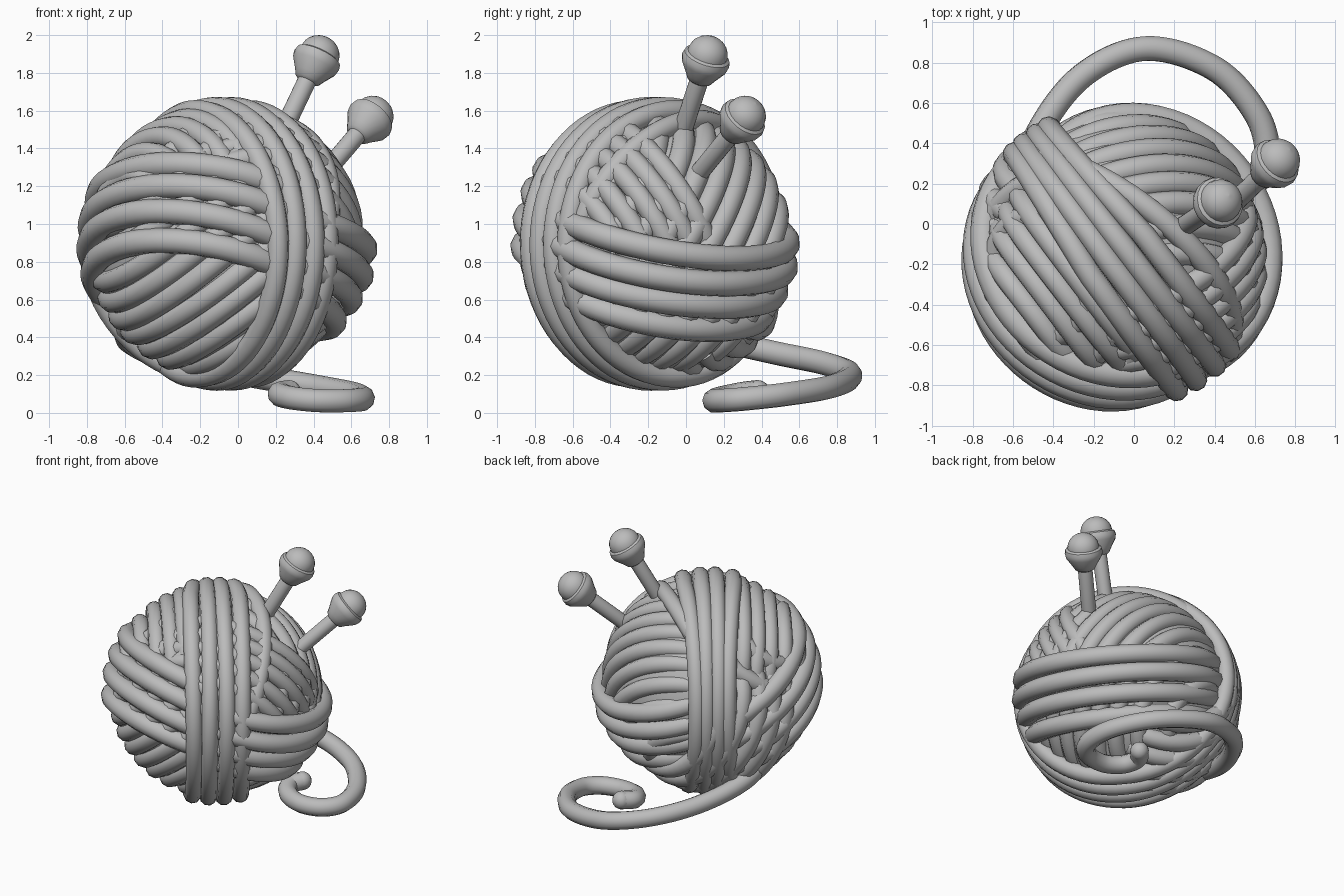
import bpy, math, random
from mathutils import Vector

if "Cube" in bpy.data.objects:
    bpy.data.objects.remove(bpy.data.objects["Cube"])

random.seed(4)
C = Vector((-0.08, -0.16, 0.895))          # centre of the ball
SIDE = Vector((0.8, 0.6, 0.0))             # axis of the main band
grey = bpy.data.materials.new("soft grey")
grey.diffuse_color = (0.5, 0.5, 0.5, 1)
grey.use_nodes = True
grey.node_tree.nodes["Principled BSDF"].inputs["Base Color"].default_value = grey.diffuse_color


def strand(normal, offset, R, mid=None, half=180, dip=0.0, pinch=0.0, shift=(0, 0, 0)):
    """Points of a circle, or arc about 'mid', wound on a sphere of radius R."""
    n = Vector(normal).normalized()
    m = Vector(mid) if mid is not None else n.orthogonal()
    e1 = (m - n * m.dot(n)).normalized()
    e2 = n.cross(e1)
    steps = max(16, int(72 * half / 180))
    closed = half >= 180
    phase = random.uniform(0, 6.28)
    pts = []
    for i in range(steps + (0 if closed else 1)):
        t = 2 * i / steps - 1
        a = math.radians(half) * t
        o = offset * (1 - pinch * max(0, math.cos(a))) + 0.005 * math.sin(2 * a + phase)
        r = math.sqrt(max(R * R - o * o, 0.001))
        p = n * o + (e1 * math.cos(a) + e2 * math.sin(a)) * r
        pts.append(C + Vector(shift) + p * (1 - dip * t ** 4))
    return pts, closed


def left_part(st):
    """Keep only the run of a closed strand on the left of the main band."""
    pts = st[0]
    keep = [(p - C).dot(SIDE) < 0.08 for p in pts]
    if all(keep):
        return [st]
    if not any(keep):
        return []
    s = next(i for i in range(len(pts)) if keep[i] and not keep[i - 1])
    run = []
    while keep[s % len(pts)]:
        run.append(pts[s % len(pts)])
        s += 1
    return [(run, False)] if len(run) > 2 else []


def yarn(name, strands, radius):
    cu = bpy.data.curves.new(name, 'CURVE')
    cu.dimensions = '3D'
    cu.bevel_depth = radius
    cu.bevel_resolution = 3
    cu.use_fill_caps = True
    for pts, closed in strands:
        s = cu.splines.new('POLY')
        s.points.add(len(pts) - 1)
        for q, p in zip(s.points, pts):
            q.co = (*p, 1)
        s.use_cyclic_u = closed
        s.use_smooth = True
    cu.materials.append(grey)
    ob = bpy.data.objects.new(name, cu)
    bpy.context.collection.objects.link(ob)
    bpy.ops.object.select_all(action='DESELECT')
    ob.select_set(True)
    bpy.context.view_layer.objects.active = ob
    bpy.ops.object.convert(target='MESH')
    return bpy.context.object


def spread(lo, hi, n):
    return [lo + (hi - lo) * i / (n - 1) for i in range(n)]


def ball(name, loc, r, seg):
    bpy.ops.mesh.primitive_uv_sphere_add(segments=seg, ring_count=seg // 2, radius=r, location=loc)
    ob = bpy.context.object
    ob.name = name
    ob.data.materials.append(grey)
    bpy.ops.object.shade_smooth()


# solid core so no gaps show through
ball("ball_core", C, 0.69, 48)

# inner layers, crossing at different angles
yarn("inner_winding_left",
     [s for o in spread(-0.6, 0.6, 12) for s in left_part(strand((-0.63, -0.17, 0.75), o, 0.668))], 0.062)
yarn("inner_winding_upper_left",
     [strand(SIDE, o, 0.695, (-0.35, -0.2, 0.75), 58, 0.07) for o in spread(-0.6, -0.22, 5)], 0.058)
yarn("inner_winding_right",
     [strand((-0.23, 0.63, -0.42), o, 0.672, SIDE, 88, 0.06) for o in spread(-0.62, 0.62, 12)], 0.063)
yarn("inner_winding_upper",
     [strand((-0.24, 0.66, 0.37), o, 0.70, (0.45, 0.1, 0.7), 62, 0.1) for o in spread(-0.36, 0.05, 5)], 0.058)

# band over the front left
yarn("left_band",
     [strand((0.21, 0.43, 0.88), o, 0.71, -SIDE, 98, 0.08) for o in spread(-0.32, 0.10, 4)], 0.068)
# strands curling under the lower left
yarn("lower_left_loops",
     [strand((0.25, 0.9, 0.25), o, 0.715, (-0.6, 0, -0.53), 62, 0.1) for o in spread(-0.1, 0.4, 5)], 0.064)
# band over the back right
yarn("right_band",
     [strand((0.264, 0.198, 0.943), o, R, SIDE, 92, 0.1, 0, (0.035, -0.015, 0))
      for o, R in zip(spread(0.16, -0.25, 4), (0.72, 0.72, 0.705, 0.695))], 0.067)
# loose strand beside the main band
yarn("loose_strand", [strand((0.58, 0.71, -0.39), 0.0, 0.71, (0.13, 0.26, 0.66), 92, 0.04)], 0.058)
# main vertical band, drawn together at the back
yarn("main_band",
     [strand(SIDE, o, 0.722, (-0.6, 0.8, 0), pinch=0.35) for o in spread(-0.165, 0.165, 4)], 0.059)


# trailing yarn end, a smooth curve through a few points
def smooth_path(P, n=10):
    P = [Vector(p) for p in P]
    P = [2 * P[0] - P[1]] + P + [2 * P[-1] - P[-2]]
    out = []
    for i in range(1, len(P) - 2):
        a, b, c, d = P[i - 1:i + 3]
        for k in range(n):
            t = k / n
            out.append(0.5 * (2 * b + (c - a) * t + (2 * a - 5 * b + 4 * c - d) * t * t
                              + (3 * b - a - 3 * c + d) * t ** 3))
    return out + [P[-2]]


tail = [(-0.56, -0.2, 0.5), (-0.59, 0.12, 0.4), (-0.47, 0.46, 0.32), (-0.25, 0.74, 0.26),
        (0.06, 0.87, 0.2), (0.4, 0.77, 0.14), (0.61, 0.54, 0.1), (0.66, 0.32, 0.075),
        (0.58, 0.19, 0.065), (0.42, 0.15, 0.065), (0.28, 0.2, 0.08), (0.22, 0.3, 0.1), (0.27, 0.38, 0.11)]
yarn("yarn_tail", [(smooth_path(tail), False)], 0.064)
ball("yarn_tail_tip", tail[-1], 0.064, 16)


# knitting needles: a lathed shaft, cupped collar and domed knob
def needle(name, head, direction):
    prof = [(0.0, -1.0), (0.05, -0.9), (0.05, -0.15), (0.068, -0.14), (0.085, -0.11),
            (0.124, -0.05), (0.13, -0.02), (0.124, 0.005), (0.108, 0.014)]
    prof += [(0.108 * math.cos(a), 0.015 + 0.1 * math.sin(a)) for a in spread(0.1, math.pi / 2, 7)]
    N = 20
    verts, faces = [], []
    for r, z in prof:
        verts += [(r * math.cos(2 * math.pi * k / N), r * math.sin(2 * math.pi * k / N), z) for k in range(N)]
    for j in range(len(prof) - 1):
        for k in range(N):
            k2 = (k + 1) % N
            faces.append((j * N + k, j * N + k2, (j + 1) * N + k2, (j + 1) * N + k))
    me = bpy.data.meshes.new(name)
    me.from_pydata(verts, [], faces)
    me.materials.append(grey)
    ob = bpy.data.objects.new(name, me)
    bpy.context.collection.objects.link(ob)
    ob.location = head
    ob.rotation_mode = 'QUATERNION'
    ob.rotation_quaternion = Vector(direction).to_track_quat('Z', 'Y')
    bpy.ops.object.select_all(action='DESELECT')
    ob.select_set(True)
    bpy.context.view_layer.objects.active = ob
    bpy.ops.object.shade_smooth_by_angle(angle=math.radians(40))


needle("needle_tall", (0.425, 0.11, 1.885), (0.19, 0.13, 0.4))
needle("needle_low", (0.71, 0.31, 1.565), (0.23, 0.22, 0.27))
